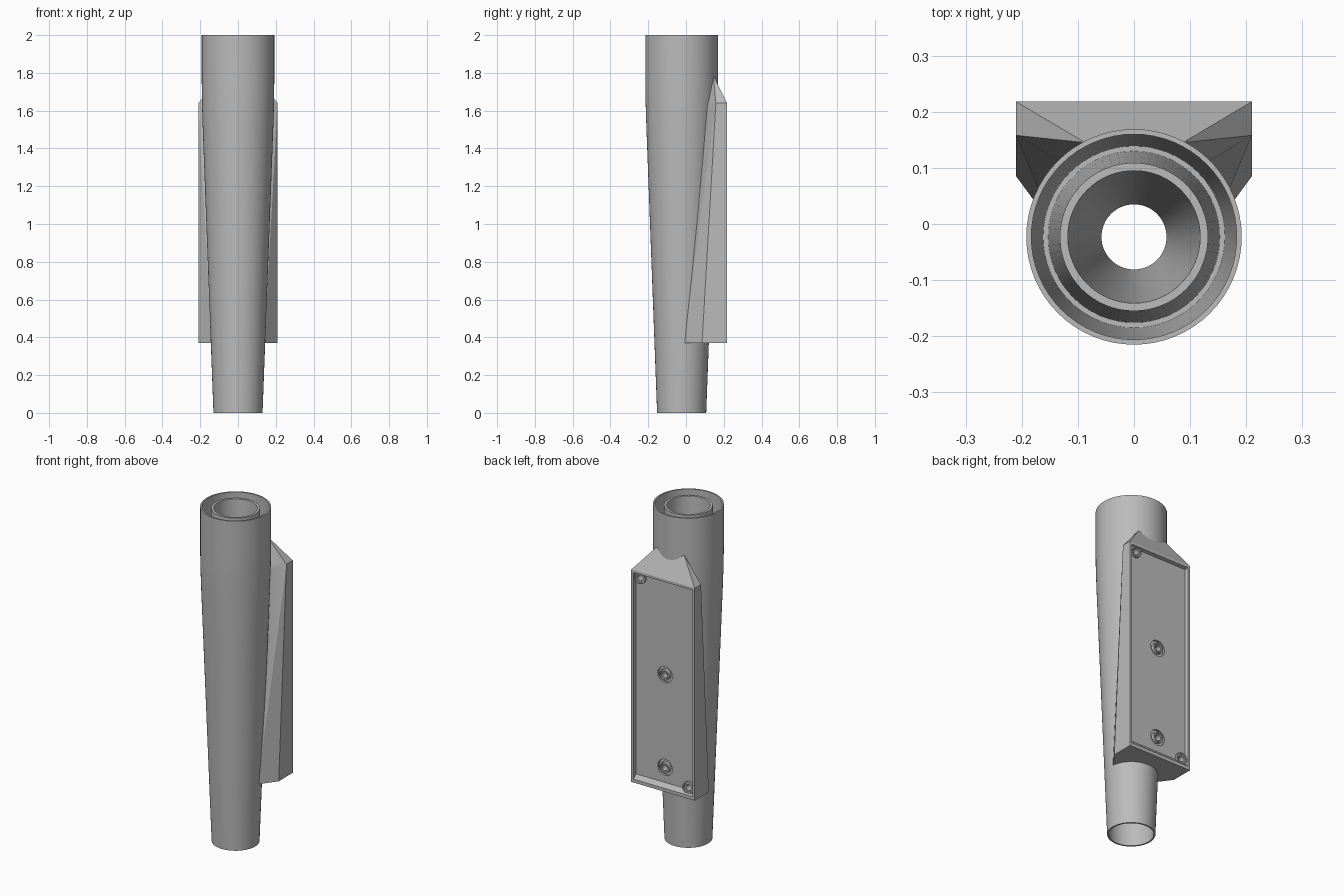
import bpy, bmesh, math
from mathutils import Vector, Matrix

cube = bpy.data.objects.get("Cube")
if cube:
    bpy.data.objects.remove(cube)

GREY = (0.5, 0.5, 0.5, 1)
grey = bpy.data.materials.new("plain grey")
grey.use_nodes = True
grey.diffuse_color = GREY
grey.node_tree.nodes["Principled BSDF"].inputs["Base Color"].default_value = GREY

AXIS_Y = -0.023
TO_BACK = Matrix.Rotation(-math.pi / 2, 4, "X")   # turns +z into +y


def make(name, bm):
    bmesh.ops.recalc_face_normals(bm, faces=bm.faces)
    mesh = bpy.data.meshes.new(name)
    bm.to_mesh(mesh)
    bm.free()
    mesh.materials.append(grey)
    obj = bpy.data.objects.new(name, mesh)
    bpy.context.collection.objects.link(obj)
    return obj


def lathe(name, profile, matrix, steps=64):
    """Revolve a closed (radius, height) loop; radius 0 closes on the axis."""
    bm = bmesh.new()
    verts = [bm.verts.new((r, 0, z)) for r, z in profile]
    edges = [bm.edges.new((a, b)) for a, b in zip(verts, verts[1:] + verts[:1])
             if a.co.x + b.co.x > 0]
    bmesh.ops.spin(bm, geom=verts + edges, cent=(0, 0, 0), axis=(0, 0, 1),
                   angle=math.tau, steps=steps, use_merge=False)
    bmesh.ops.remove_doubles(bm, verts=bm.verts, dist=0.00005)
    bm.transform(matrix)
    return make(name, bm)


def hull(name, half_points):
    """Convex solid from points mirrored across x."""
    bm = bmesh.new()
    for x, y, z in half_points:
        for s in (-1, 1):
            bm.verts.new((s * x, y, z))
    bmesh.ops.convex_hull(bm, input=bm.verts)
    bmesh.ops.dissolve_limit(bm, angle_limit=0.01, verts=bm.verts, edges=bm.edges)
    return make(name, bm)


def cut(obj, cutters):
    """Subtract the cutters, then discard them."""
    for c in cutters:
        c.hide_render = True
        mod = obj.modifiers.new("cut", "BOOLEAN")
        mod.operation, mod.solver, mod.object = "DIFFERENCE", "EXACT", c
    deps = bpy.context.evaluated_depsgraph_get()
    mesh = bpy.data.meshes.new_from_object(obj.evaluated_get(deps))
    obj.modifiers.clear()
    obj.data = mesh
    for c in cutters:
        bpy.data.objects.remove(c)


def smooth(obj, degrees):
    bpy.ops.object.select_all(action="DESELECT")
    obj.select_set(True)
    bpy.context.view_layer.objects.active = obj
    bpy.ops.object.shade_smooth_by_angle(angle=math.radians(degrees))


# Tapered body with an inner sleeve, a deep groove and a hollow foot
outer = [(0.13, 0), (0.187, 1.52), (0.191, 1.65), (0.192, 1.75), (0.192, 2)]
inner = [(0.183, 2), (0.183, 1.75), (0.162, 1.1), (0.153, 1.1), (0.132, 1.99),
         (0.118, 1.99), (0.058, 0.7), (0.058, 0.6), (0.143, 0.6), (0.121, 0)]
at_axis = Matrix.Translation((0, AXIS_Y, 0))
body = lathe("tapered_tube", outer + inner, at_axis)

# Mounting housing on the back, fitted against the tube
housing = hull("back_housing", [
    (0.21, 0.218, 0.37), (0.21, 0.085, 0.37), (0.14, -0.01, 0.37),
    (0.21, 0.218, 1.64), (0.21, 0.158, 1.64), (0.13, 0.11, 1.62),
    (0.087, 0.145, 1.785)])
core = lathe("tube_cutter", [(0, 0)] + [(r - 0.004, z) for r, z in outer] + [(0, 2)],
             at_axis)

# Recessed panel with a sloping lower wall
recess = hull("recess_cutter", [
    (0.198, 0.23, 0.375), (0.198, 0.23, 1.628),
    (0.192, 0.198, 0.415), (0.192, 0.198, 1.62)])
cut(housing, [core, recess])

# Screw bosses: (x, z, pocket radius, ring radius, front of ring)
bosses = [(0.16, 1.6, 0, 0.036, 0.211), (-0.16, 0.43, 0, 0.036, 0.211),
          (0, 1.06, 0.048, 0.032, 0.206), (0, 0.505, 0.048, 0.032, 0.206)]
cutters, rings = [], []
for i, (x, z, pocket, ring, front) in enumerate(bosses):
    place = Matrix.Translation((x, 0, z)) @ TO_BACK
    bore, base = 0.018, 0.184
    if pocket:
        cutters.append(lathe("pocket_cutter", [(0, 0.186), (pocket, 0.186),
                                               (pocket, 0.21), (0, 0.21)], place, 32))
    cutters.append(lathe("bore_cutter", [(0, 0.165), (bore, 0.165),
                                         (bore, 0.215), (0, 0.215)], place, 32))
    rings.append(lathe(f"screw_boss_{i + 1}", [
        (bore, base), (ring, base), (ring, front), (ring - 0.007, front),
        (ring - 0.009, front - 0.006), (bore, front - 0.006)], place, 32))
cut(housing, cutters)

smooth(body, 30)
smooth(housing, 15)
for ring in rings:
    smooth(ring, 30)
